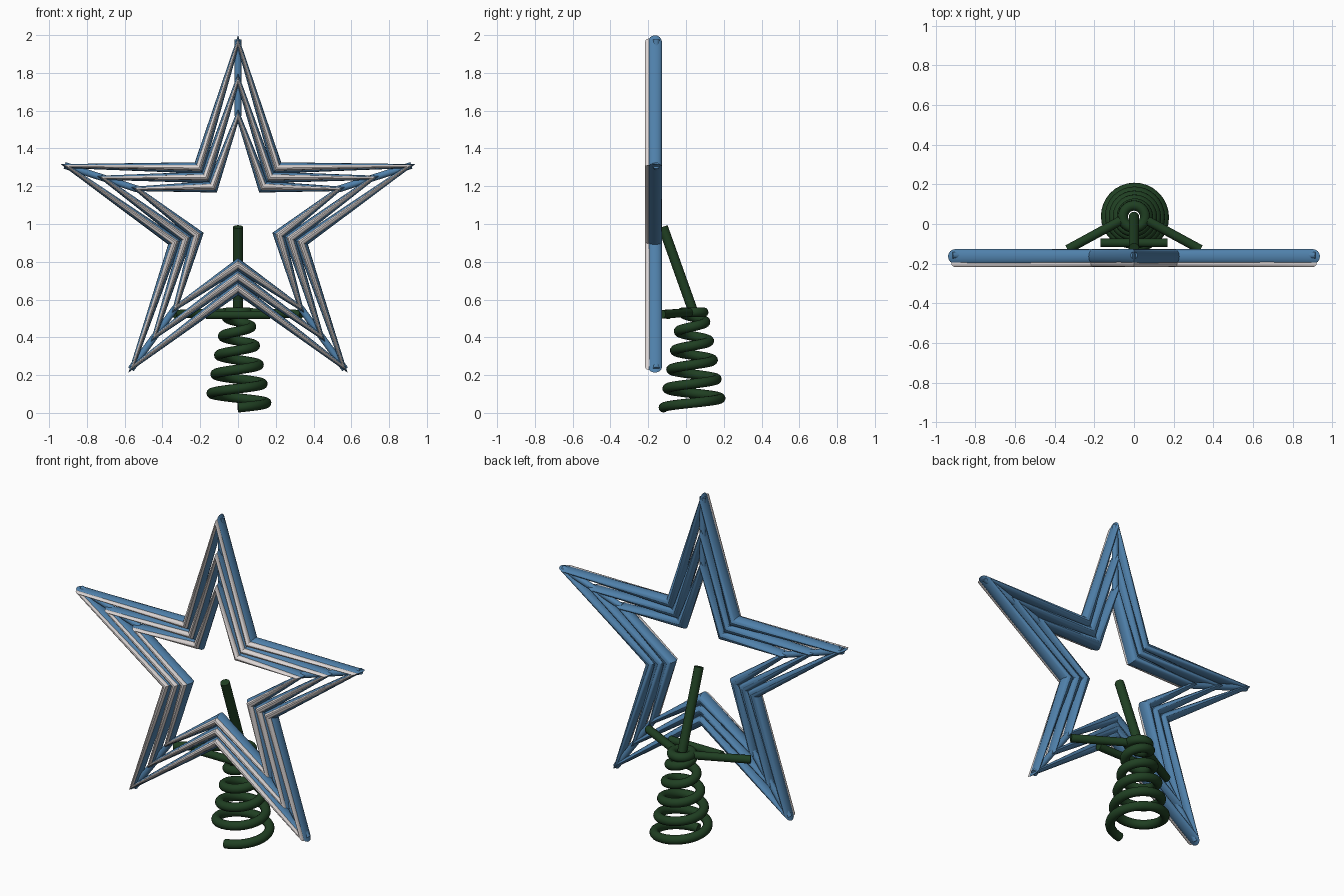
import bpy, bmesh, math
from mathutils import Vector

if "Cube" in bpy.data.objects:
    bpy.data.objects.remove(bpy.data.objects["Cube"])

CENTRE_Z = 1.012      # middle of the star
STAR_Y = -0.164       # depth of the star tubes
SPRING_Y = 0.037      # axis of the spring


def material(name, rgb):
    m = bpy.data.materials.new(name)
    m.diffuse_color = (*rgb, 1)
    m.use_nodes = True
    m.node_tree.nodes["Principled BSDF"].inputs["Base Color"].default_value = m.diffuse_color
    return m


BLUE = material("steel blue", (0.08, 0.22, 0.41))
WHITE = material("light grey", (0.72, 0.67, 0.66))
GREEN = material("dark green", (0.014, 0.05, 0.016))


def smooth(obj, angle=35):
    bpy.ops.object.select_all(action='DESELECT')
    obj.select_set(True)
    bpy.context.view_layer.objects.active = obj
    bpy.ops.object.shade_smooth_by_angle(angle=math.radians(angle))


def add_mesh(name, bm, mat):
    bmesh.ops.recalc_face_normals(bm, faces=bm.faces)
    me = bpy.data.meshes.new(name)
    bm.to_mesh(me)
    bm.free()
    me.materials.append(mat)
    obj = bpy.data.objects.new(name, me)
    bpy.context.collection.objects.link(obj)
    smooth(obj)
    return obj


def radial(angle):
    return Vector((math.sin(angle), 0, math.cos(angle)))


def star_tube(name, tip, notch, radius, y, mat, sides=16):
    """Closed star whose round section lies in the radial plane at every corner."""
    bm = bmesh.new()
    rings = []
    for i in range(10):
        out = radial(i * math.pi / 5)
        mid = Vector((0, y, CENTRE_Z)) + out * (notch if i % 2 else tip)
        ring = []
        for k in range(sides):
            a = 2 * math.pi * k / sides
            ring.append(bm.verts.new(mid + out * radius * math.cos(a)
                                     + Vector((0, radius * math.sin(a), 0))))
        rings.append(ring)
    for i in range(10):
        a, b = rings[i], rings[(i + 1) % 10]
        for k in range(sides):
            n = (k + 1) % sides
            bm.faces.new((a[k], a[n], b[n], b[k]))
    return add_mesh(name, bm, mat)


def rod(name, start, end, radius, mat, sides=16):
    start, end = Vector(start), Vector(end)
    axis = end - start
    bm = bmesh.new()
    bmesh.ops.create_cone(bm, cap_ends=True, segments=sides, radius1=radius,
                          radius2=radius, depth=axis.length)
    obj = add_mesh(name, bm, mat)
    obj.rotation_mode = 'QUATERNION'
    obj.rotation_quaternion = axis.to_track_quat('Z', 'Y')
    obj.location = (start + end) / 2
    return obj


# Three nested star tubes, each with a thin light strip along its front
for label, tip, notch in (("outer", 0.95, 0.352), ("middle", 0.75, 0.290),
                          ("inner", 0.56, 0.228)):
    star_tube(label + "_star_tube", tip, notch, 0.037, STAR_Y, BLUE)
    star_tube(label + "_star_strip", tip, notch, 0.02, STAR_Y - 0.033, WHITE, 12)

# Radial rods joining the stars at tips and notches
for i in range(10):
    far, near = (0.352, 0.228) if i % 2 else (0.965, 0.56)
    base = Vector((0, STAR_Y + 0.006, CENTRE_Z))
    out = radial(i * math.pi / 5)
    rod("notch_rod" if i % 2 else "tip_rod", base + out * near, base + out * far, 0.018, BLUE)

# Tapered coil spring
TURNS, STEPS = 5, 32
curve = bpy.data.curves.new("coil_spring", 'CURVE')
curve.dimensions = '3D'
curve.bevel_depth = 0.026
curve.bevel_resolution = 4
curve.use_fill_caps = True
spline = curve.splines.new('POLY')
count = (TURNS + 1) * STEPS + 1          # the last turn is a flat top ring
spline.points.add(count - 1)
for i in range(count):
    t = i / STEPS
    rise = min(t, TURNS)
    a = 2 * math.pi * t - math.pi / 2
    r = 0.156 - 0.02 * rise
    spline.points[i].co = (r * math.cos(a), SPRING_Y + r * math.sin(a),
                           0.028 + 0.101 * rise, 1)
curve.materials.append(GREEN)
spring = bpy.data.objects.new("coil_spring", curve)
bpy.context.collection.objects.link(spring)
bpy.ops.object.select_all(action='DESELECT')
spring.select_set(True)
bpy.context.view_layer.objects.active = spring
bpy.ops.object.convert(target='MESH')
smooth(bpy.context.view_layer.objects.active, 50)

# Brackets from the spring to the star
for side, s in (("left", -1), ("right", 1)):
    rod(side + "_bracket", (s * 0.05, SPRING_Y - 0.01, 0.532),
        (s * 0.335, -0.128, 0.522), 0.023, GREEN)
rod("upper_bracket", (0, SPRING_Y, 0.54), (0, -0.122, 0.985), 0.026, GREEN)
rod("cross_bar", (-0.17, -0.095, 0.518), (0.17, -0.095, 0.518), 0.022, GREEN)
